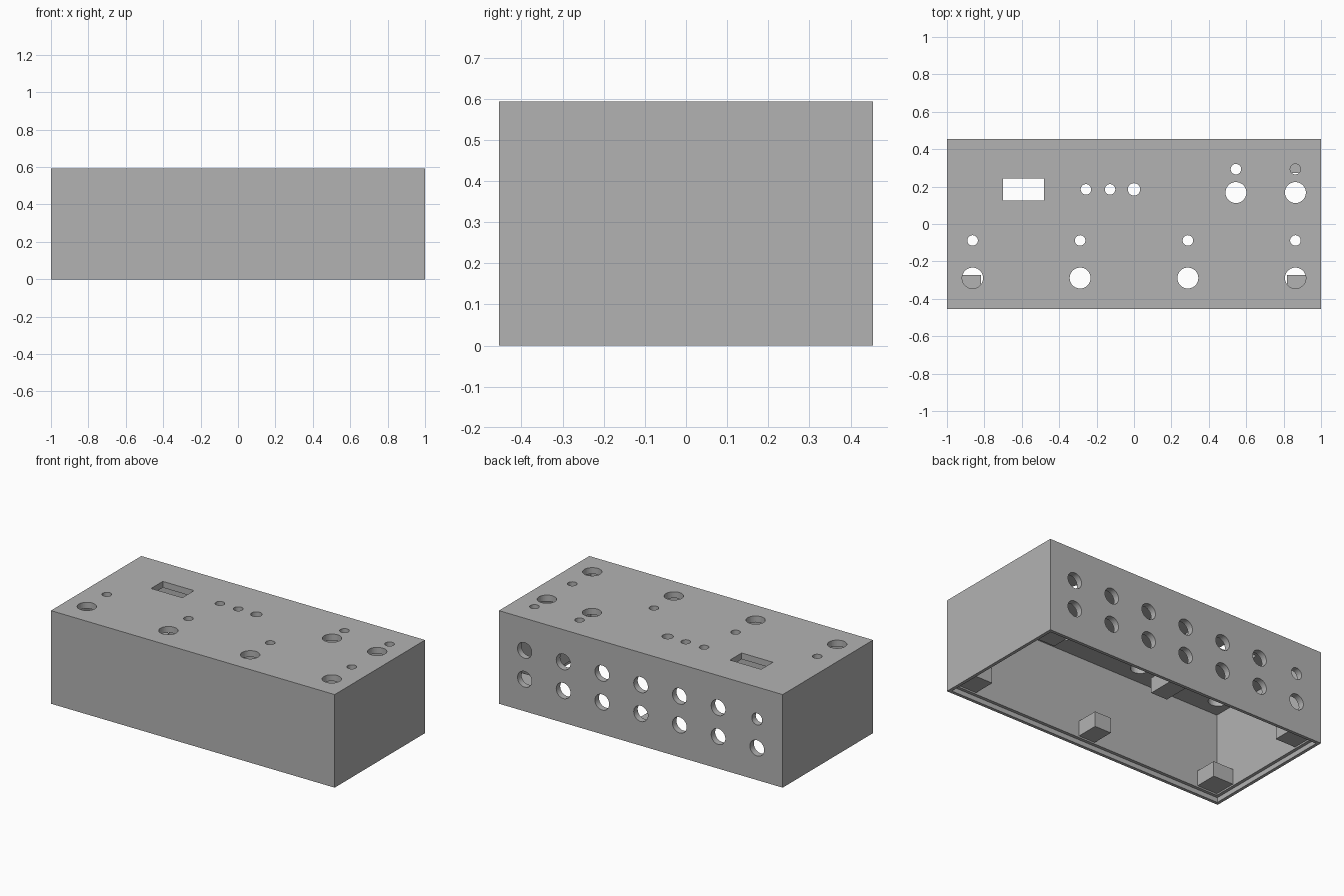
import bpy
import bmesh
from math import pi
from mathutils import Matrix, Vector

LENGTH, DEPTH, HEIGHT = 2.0, 0.91, 0.593
WALL, LIP = 0.04, 0.02
HX, HY = LENGTH / 2, DEPTH / 2

old = bpy.data.objects.get("Cube")
if old:
    bpy.data.objects.remove(old, do_unlink=True)

grey = bpy.data.materials.new("plain grey")
grey.use_nodes = True
grey.diffuse_color = (0.45, 0.45, 0.45, 1)
grey.node_tree.nodes["Principled BSDF"].inputs["Base Color"].default_value = grey.diffuse_color


def add_box(bm, low, high):
    low, high = Vector(low), Vector(high)
    matrix = Matrix.Translation((low + high) / 2) @ Matrix.Diagonal((*(high - low), 1))
    bmesh.ops.create_cube(bm, size=1, matrix=matrix)


def add_drill(bm, centre, radius, along_y=False):
    turn = Matrix.Rotation(pi / 2, 4, "X") if along_y else Matrix.Identity(4)
    bmesh.ops.create_cone(bm, cap_ends=True, segments=40, radius1=radius, radius2=radius,
                          depth=WALL * 3, matrix=Matrix.Translation(centre) @ turn)


def make_object(name, bm):
    mesh = bpy.data.meshes.new(name)
    bm.to_mesh(mesh)
    bm.free()
    mesh.materials.append(grey)
    obj = bpy.data.objects.new(name, mesh)
    bpy.context.collection.objects.link(obj)
    return obj


def cut(target, cutter):
    cutter.hide_render = True
    mod = target.modifiers.new("cut", "BOOLEAN")
    mod.operation = "DIFFERENCE"
    mod.solver = "EXACT"
    mod.object = cutter
    bpy.context.view_layer.update()
    graph = bpy.context.evaluated_depsgraph_get()
    result = bpy.data.meshes.new_from_object(target.evaluated_get(graph))
    target.modifiers.clear()
    target.data = result
    bpy.data.objects.remove(cutter, do_unlink=True)


# Enclosure body
bm = bmesh.new()
add_box(bm, (-HX, -HY, 0), (HX, HY, HEIGHT))
enclosure = make_object("enclosure", bm)

# Hollow interior, open underneath
bm = bmesh.new()
add_box(bm, (WALL - HX, WALL - HY, -0.1), (HX - WALL, HY - WALL, HEIGHT - WALL))
cut(enclosure, make_object("cavity_cutter", bm))

# Stepped recess for a base plate
bm = bmesh.new()
add_box(bm, (LIP - HX, LIP - HY, -0.1), (HX - LIP, HY - LIP, 0.03))
cut(enclosure, make_object("recess_cutter", bm))

# Top panel: display window, switch holes and lamp holes
bm = bmesh.new()
add_box(bm, (-0.70, 0.125, HEIGHT - 0.1), (-0.48, 0.243, HEIGHT + 0.1))
for x in (-0.863, -0.288, 0.288, 0.863):
    add_drill(bm, (x, -0.088, HEIGHT), 0.028)
    add_drill(bm, (x, -0.289, HEIGHT), 0.056)
for x in (0.545, 0.863):
    add_drill(bm, (x, 0.293, HEIGHT), 0.028)
    add_drill(bm, (x, 0.168, HEIGHT), 0.056)
for x, radius in ((-0.257, 0.028), (-0.128, 0.028), (0, 0.033)):
    add_drill(bm, (x, 0.185, HEIGHT), radius)
cut(enclosure, make_object("top_cutter", bm))

# Back panel: two rows of sockets, one of them smaller
bm = bmesh.new()
for column in range(-3, 4):
    for z in (0.204, 0.388):
        small = column == -3 and z > 0.3
        add_drill(bm, (column * 0.273, HY, z), 0.037 if small else 0.05, True)
cut(enclosure, make_object("back_cutter", bm))

# Screw bosses in the corners and halfway along the long walls
BOSS_LOW, BOSS_HIGH, REACH = 0.04, 0.137, 0.182
IN = WALL - 0.005
for sx, side in ((-1, "right"), (1, "left")):
    for sy, end in ((-1, "front"), (1, "back")):
        xs = sorted((sx * (HX - IN), sx * (HX - REACH)))
        ys = sorted((sy * (HY - IN), sy * (HY - REACH)))
        bm = bmesh.new()
        add_box(bm, (xs[0], ys[0], BOSS_LOW), (xs[1], ys[1], BOSS_HIGH))
        make_object(f"{end}_{side}_boss", bm)
for sy, end, reach in ((-1, "front", REACH), (1, "back", 0.235)):
    ys = sorted((sy * (HY - IN), sy * (HY - reach)))
    bm = bmesh.new()
    add_box(bm, (-0.058, ys[0], BOSS_LOW), (0.058, ys[1], BOSS_HIGH))
    make_object(f"{end}_middle_boss", bm)
